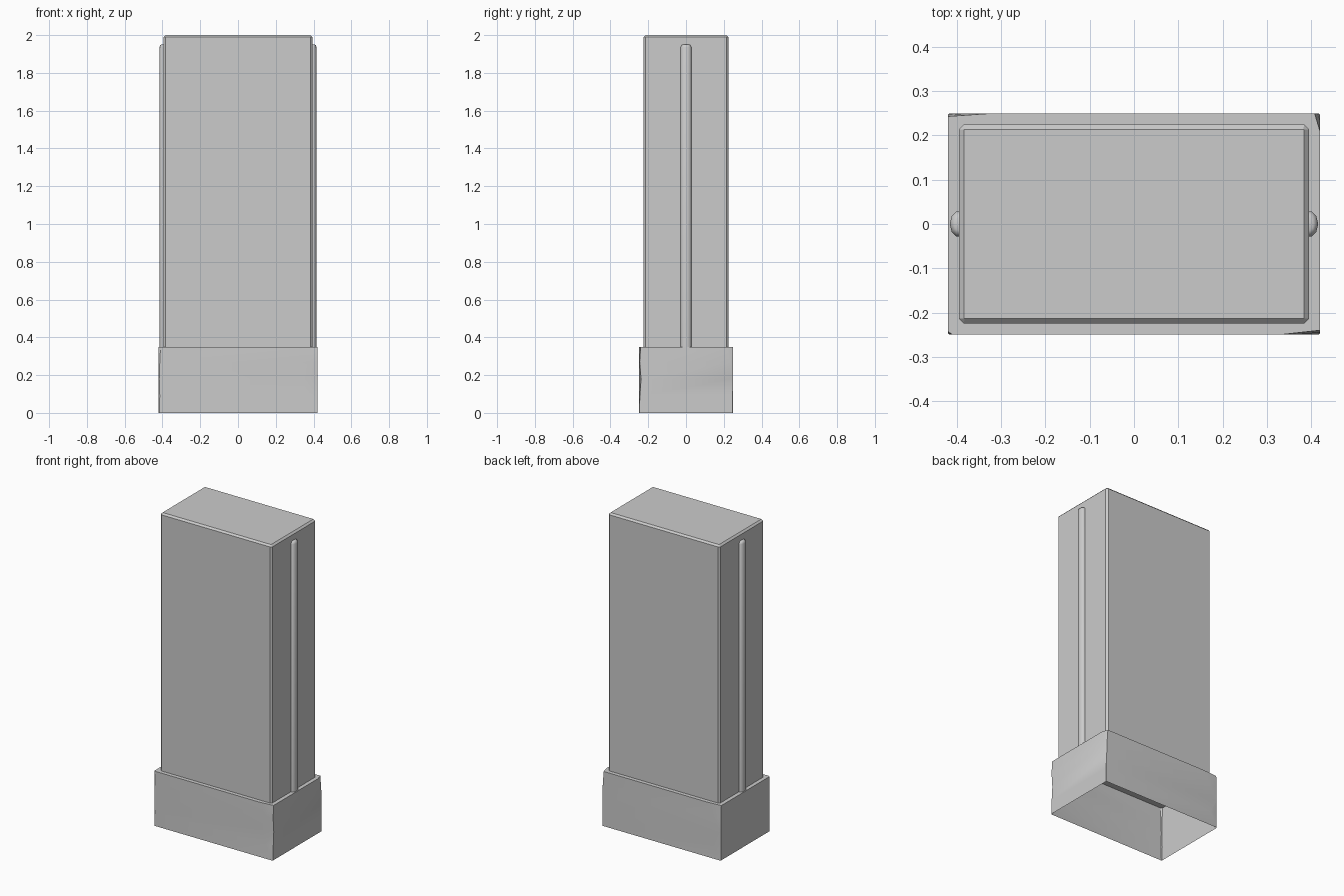
import bpy, bmesh
from math import sin, cos, pi, radians

if "Cube" in bpy.data.objects:
    bpy.data.objects.remove(bpy.data.objects["Cube"])


def make_object(name, bm, smooth=None):
    bmesh.ops.recalc_face_normals(bm, faces=bm.faces)
    mesh = bpy.data.meshes.new(name)
    bm.to_mesh(mesh)
    bm.free()
    ob = bpy.data.objects.new(name, mesh)
    bpy.context.collection.objects.link(ob)
    if smooth:
        bpy.ops.object.select_all(action='DESELECT')
        ob.select_set(True)
        bpy.context.view_layer.objects.active = ob
        bpy.ops.object.shade_smooth_by_angle(angle=radians(smooth))
    return ob


def loft(rings, cap_start=False, cap_end=True):
    bm = bmesh.new()
    rows = [[bm.verts.new(p) for p in ring] for ring in rings]
    n = len(rows[0])
    for a, b in zip(rows, rows[1:]):
        for i in range(n):
            j = (i + 1) % n
            bm.faces.new((a[i], a[j], b[j], b[i]))
    if cap_start:
        bm.faces.new(rows[0][::-1])
    if cap_end:
        bm.faces.new(rows[-1])
    return bm


# Outline with each corner cut: cuts are (along x, along y), order NE NW SW SE
def cut_rect(hx, hy, z, cuts):
    pts = []
    for (sx, sy), (cx, cy) in zip(((1, 1), (-1, 1), (-1, -1), (1, -1)), cuts):
        a = (sx * hx, sy * (hy - cy), z)
        b = (sx * (hx - cx), sy * hy, z)
        pts += [a, b] if sx * sy > 0 else [b, a]
    return pts


# Tall body with chamfered edges
c = 0.011
body_cut = [(c, c)] * 4
body = loft([cut_rect(0.395, 0.225, 0.35, body_cut),
             cut_rect(0.395, 0.225, 2.0 - c, body_cut),
             cut_rect(0.395 - c, 0.225 - c, 2.0, [(0.001, 0.001)] * 4)],
            cap_start=True)
make_object("body", body)


# Slim rounded ribs on both narrow sides
def rib_ring(side, z, s):
    return [(side * 0.395 + 0.021 * s * cos(i * pi / 5),
             0.03 * s * sin(i * pi / 5), z) for i in range(10)]


for side, label in ((1, "right"), (-1, "left")):
    rib = loft([rib_ring(side, 0.35, 1), rib_ring(side, 1.935, 1),
                rib_ring(side, 1.947, 0.8), rib_ring(side, 1.951, 0.5)])
    make_object(label + "_rib", rib, 50)

# Thin sleeve, open below, with slightly worn corners
sharp = (0.003, 0.003)
levels = (
    (0.0, (sharp, sharp, sharp, sharp)),
    (0.09, (sharp, (0.05, 0.004), (0.006, 0.005), (0.05, 0.006))),
    (0.18, (sharp, sharp, sharp, (0.08, 0.012))),
    (0.27, ((0.006, 0.015), (0.05, 0.003), (0.006, 0.004), (0.05, 0.005))),
    (0.35, ((0.012, 0.04), (0.1, 0.007), (0.01, 0.007), (0.09, 0.01))),
)
sleeve = loft([cut_rect(0.42, 0.25, z, cuts) for z, cuts in levels])
make_object("base_sleeve", sleeve, 30)
